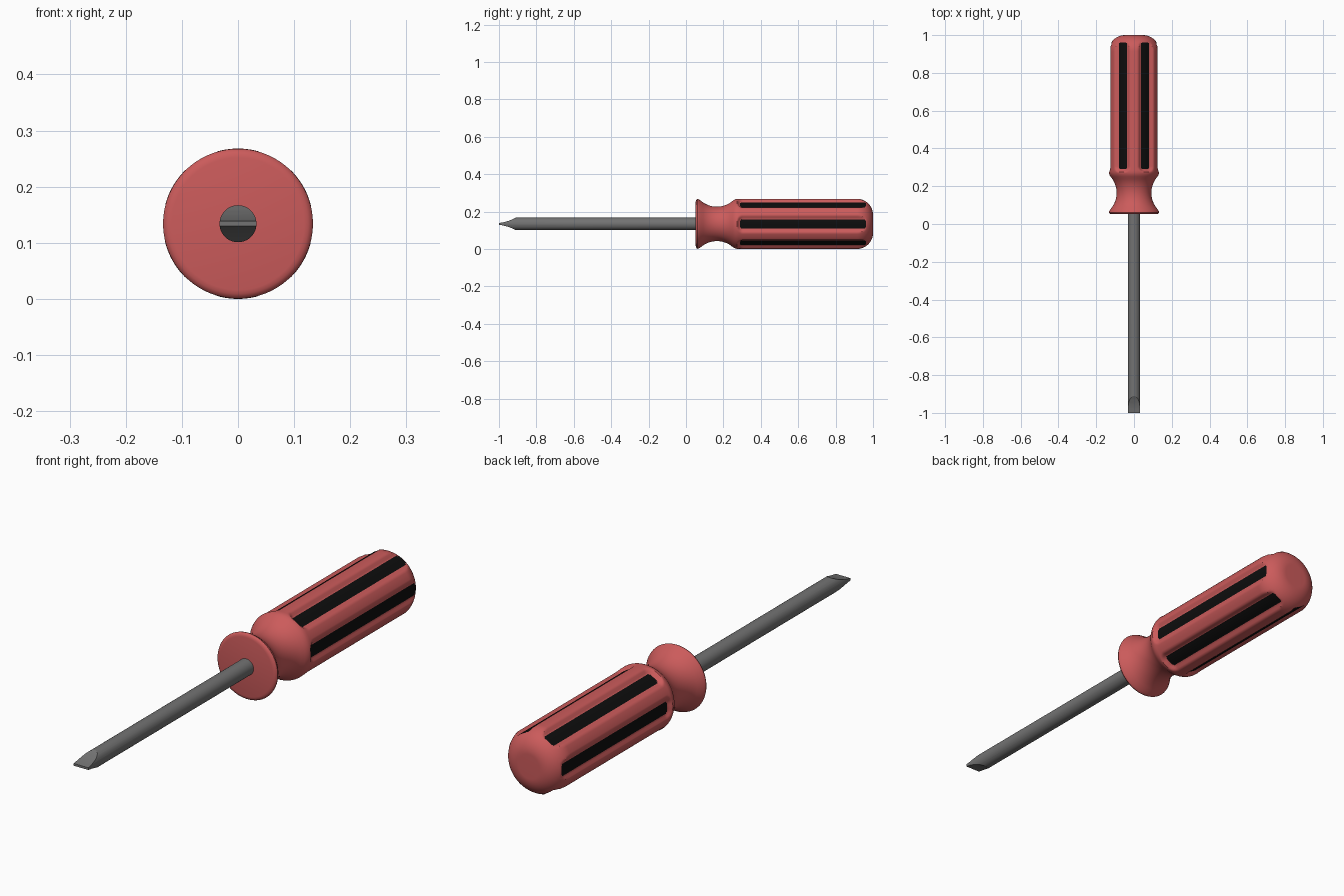
import bpy, bmesh, math

if "Cube" in bpy.data.objects:
    bpy.data.objects.remove(bpy.data.objects["Cube"])

ZC = 0.134      # height of the long axis
R = 0.134       # grip radius


def material(name, rgb):
    m = bpy.data.materials.new(name)
    m.diffuse_color = (*rgb, 1)
    m.use_nodes = True
    m.node_tree.nodes["Principled BSDF"].inputs["Base Color"].default_value = m.diffuse_color
    return m


RED = material("red plastic", (0.60, 0.105, 0.105))
BLACK = material("black rubber", (0.004, 0.004, 0.004))
STEEL = material("grey steel", (0.17, 0.17, 0.17))


def make(name, bm, mats):
    bmesh.ops.recalc_face_normals(bm, faces=bm.faces)
    me = bpy.data.meshes.new(name)
    bm.to_mesh(me)
    bm.free()
    ob = bpy.data.objects.new(name, me)
    bpy.context.collection.objects.link(ob)
    for m in mats:
        me.materials.append(m)
    return ob


def activate(ob):
    bpy.ops.object.select_all(action='DESELECT')
    ob.select_set(True)
    bpy.context.view_layer.objects.active = ob


def smooth(ob, angle):
    activate(ob)
    bpy.ops.object.shade_smooth_by_angle(angle=math.radians(angle))


# Handle outline: flange, concave neck, grip, rounded end
profile = [(0.052, 0.118), (0.0535, 0.125), (0.057, 0.131), (0.062, 0.1335),
           (0.067, 0.132), (0.073, 0.128)]
for i in range(15):
    y = 0.08 + 0.17 * i / 14
    profile.append((y, 0.222 - math.sqrt(0.13 ** 2 - (y - 0.165) ** 2)))
profile += [(0.257, 0.128), (0.264, 0.1313)]
profile += [(0.270 + 0.004 * i, min(R, 0.133 + 0.0005 * i)) for i in range(10)]
profile += [(0.32 + 0.05 * i, R) for i in range(12)]
for i in range(25):
    t = math.pi / 2 * i / 24
    profile.append((0.914 + 0.086 * math.sin(t), 0.048 + 0.086 * math.cos(t)))


def groove_distance(y, deg, y_end=9.0):
    """Distance from the core line of the nearest of six grooves."""
    a = abs((deg + 30) % 60 - 30)
    across = max(0, math.radians(a) * 0.119 - 0.010)
    along = max(0, 0.305 - y, y - y_end)
    return math.hypot(across, along)


def grip_radius(y, r, deg):
    t = min(1, max(0, (groove_distance(y, deg) - 0.015) / 0.019))
    return min(r, R - 0.015 * (1 - t * t * (3 - 2 * t)))


# Handle: revolved outline with six rounded grooves, black on their floors
COLS = 120
STEP = 360 / COLS
bm = bmesh.new()
rings = []
for y, r in profile:
    ring = []
    for c in range(COLS):
        a = math.radians(c * STEP)
        rr = grip_radius(y, r, c * STEP) if y > 0.26 else r
        ring.append(bm.verts.new((rr * math.cos(a), y, ZC + rr * math.sin(a))))
    rings.append(ring)
for k in range(len(rings) - 1):
    y_mid = (profile[k][0] + profile[k + 1][0]) / 2
    for c in range(COLS):
        d = (c + 1) % COLS
        f = bm.faces.new((rings[k][c], rings[k][d], rings[k + 1][d], rings[k + 1][c]))
        if groove_distance(y_mid, (c + 0.5) * STEP, 0.945) < 0.0155:
            f.material_index = 1
bm.faces.new(rings[0])
bm.faces.new(rings[-1])
handle = make("handle", bm, [RED, BLACK])
smooth(handle, 40)

# Shaft: round bar along y
bm = bmesh.new()
ends = []
for y in (-1.0, 0.08):
    ends.append([bm.verts.new((0.033 * math.cos(2 * math.pi * i / 48), y,
                               ZC + 0.033 * math.sin(2 * math.pi * i / 48)))
                 for i in range(48)])
for i in range(48):
    j = (i + 1) % 48
    bm.faces.new((ends[0][i], ends[0][j], ends[1][j], ends[1][i]))
for e in ends:
    bm.faces.new(e)
shaft = make("shaft", bm, [STEEL])

# Blade shape: side outline kept from the bar, giving a flat tapered tip
half = [(-1.01, 0.004), (-1.0, 0.0045), (-0.975, 0.009), (-0.95, 0.016),
        (-0.93, 0.0235), (-0.90, 0.038), (-0.88, 0.06), (0.2, 0.06)]
outline = half + [(y, -h) for y, h in reversed(half)]
bm = bmesh.new()
face = bm.faces.new([bm.verts.new((-0.1, y, ZC + h)) for y, h in outline])
ext = bmesh.ops.extrude_face_region(bm, geom=[face])
for v in ext["geom"]:
    if isinstance(v, bmesh.types.BMVert):
        v.co.x = 0.1
cutter = make("blade_cutter", bm, [STEEL])
cutter.hide_render = True

mod = shaft.modifiers.new("blade", 'BOOLEAN')
mod.operation = 'INTERSECT'
mod.solver = 'EXACT'
mod.object = cutter
activate(shaft)
bpy.ops.object.modifier_apply(modifier=mod.name)
bpy.data.objects.remove(cutter)
smooth(shaft, 20)
